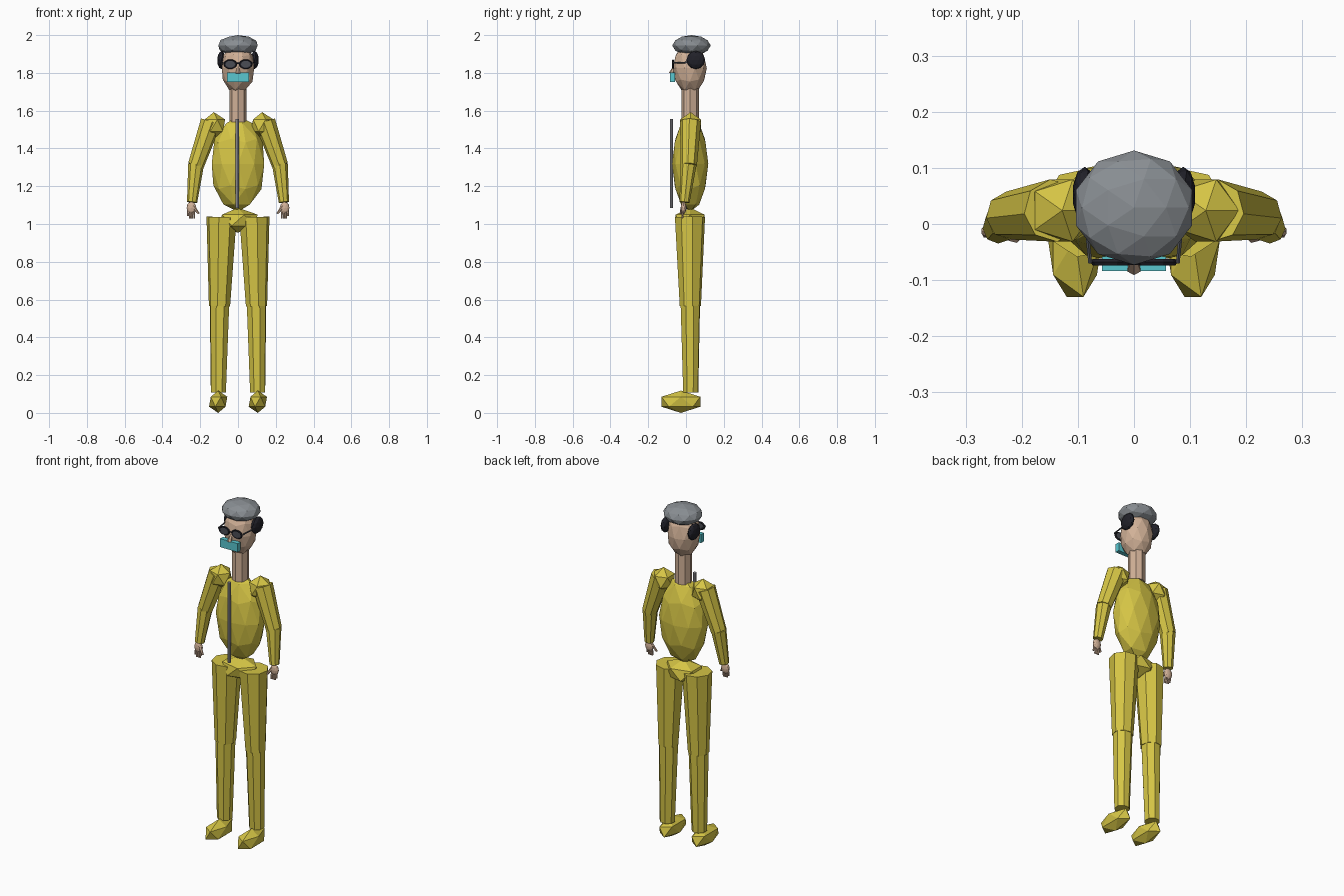
import bpy, math
from mathutils import Vector

if "Cube" in bpy.data.objects:
    bpy.data.objects.remove(bpy.data.objects["Cube"])


def material(name, rgb):
    m = bpy.data.materials.new(name)
    m.diffuse_color = (*rgb, 1)
    m.use_nodes = True
    m.node_tree.nodes["Principled BSDF"].inputs["Base Color"].default_value = m.diffuse_color
    return m


YELLOW = material("yellow_suit", (0.67, 0.56, 0.06))
SKIN = material("skin", (0.64, 0.44, 0.31))
GREY = material("grey_cap", (0.25, 0.27, 0.29))
CYAN = material("cyan_mask", (0.10, 0.57, 0.63))
BLACK = material("black_hair", (0.015, 0.015, 0.022))
DARK = material("dark_lens", (0.07, 0.075, 0.09))
SILVER = material("silver_metal", (0.42, 0.42, 0.46))


def finish(name, mat):
    o = bpy.context.object
    o.name = name
    o.data.materials.append(mat)
    return o


def ball(name, mat, loc, size, sub=2):
    bpy.ops.mesh.primitive_ico_sphere_add(subdivisions=sub, radius=1, location=loc)
    o = finish(name, mat)
    o.scale = size
    return o


def tube(name, mat, a, b, r1, r2, sides=8):
    a, b = Vector(a), Vector(b)
    d = b - a
    bpy.ops.mesh.primitive_cone_add(vertices=sides, radius1=r1, radius2=r2,
                                    depth=d.length, location=(a + b) / 2)
    o = finish(name, mat)
    o.rotation_euler = d.to_track_quat('Z', 'Y').to_euler()
    return o


def box(name, mat, loc, size):
    bpy.ops.mesh.primitive_cube_add(size=1, location=loc)
    o = finish(name, mat)
    o.scale = size
    return o


# Head, cap and neck
ball("head", SKIN, (0, 0.02, 1.825), (0.09, 0.09, 0.135))
ball("cap", GREY, (0, 0.029, 1.945), (0.109, 0.102, 0.055))
tube("neck", SKIN, (0, 0.022, 1.54), (0, 0.022, 1.74), 0.046, 0.046)
tube("nose", SKIN, (0, -0.078, 1.795), (0, -0.06, 1.84), 0.014, 0.004, 6)
box("mask", CYAN, (0, -0.071, 1.776), (0.114, 0.026, 0.05))

# Torso, pelvis and zip
ball("torso", YELLOW, (0, 0.022, 1.318), (0.146, 0.096, 0.253))
ball("pelvis", YELLOW, (0, 0.022, 1.02), (0.117, 0.09, 0.066), 1)
tube("zip", SILVER, (-0.003, -0.077, 1.085), (-0.003, -0.077, 1.557), 0.009, 0.009)

# Glasses bridge
tube("glasses_bridge", BLACK, (-0.012, -0.07, 1.85), (0.012, -0.07, 1.85), 0.004, 0.004, 6)

for side, s in (("left", 1), ("right", -1)):
    # Side hair
    ball(side + "_hair", BLACK, (s * 0.088, 0.052, 1.868), (0.022, 0.05, 0.048))

    # Glasses rim, lens and temple arm
    bpy.ops.mesh.primitive_torus_add(major_segments=10, minor_segments=5,
                                     major_radius=0.03, minor_radius=0.006,
                                     location=(s * 0.041, -0.068, 1.846),
                                     rotation=(math.pi / 2, 0, 0))
    finish(side + "_glasses_rim", BLACK).scale = (1.03, 0.72, 1)
    bpy.ops.mesh.primitive_cylinder_add(vertices=10, radius=0.029, depth=0.006,
                                        location=(s * 0.041, -0.068, 1.846),
                                        rotation=(math.pi / 2, 0, 0))
    finish(side + "_lens", DARK).scale = (1.03, 0.72, 1)
    tube(side + "_glasses_arm", DARK, (s * 0.078, -0.07, 1.853),
         (s * 0.088, 0.03, 1.856), 0.004, 0.004, 6)

    # Arm
    elbow = (s * 0.223, 0.015, 1.31)
    wrist = (s * 0.243, -0.008, 1.115)
    ball(side + "_shoulder", YELLOW, (s * 0.128, 0.024, 1.522), (0.067, 0.065, 0.07), 1)
    tube(side + "_upper_arm", YELLOW, (s * 0.143, 0.024, 1.54), elbow, 0.056, 0.043)
    tube(side + "_forearm", YELLOW, (s * 0.222, 0.014, 1.315), wrist, 0.042, 0.027)

    # Hand with four fingers and a thumb
    ball(side + "_palm", SKIN, (s * 0.247, -0.013, 1.085), (0.026, 0.015, 0.033))
    for i in range(4):
        x = 0.232 + 0.01 * i
        tip = 1.03 + (0.012 if i == 3 else 0)
        tube(f"{side}_finger_{i + 1}", SKIN, (s * x, -0.015, 1.075),
             (s * (x + 0.001 * i), -0.02, tip), 0.0065, 0.005, 6)
    tube(side + "_thumb", SKIN, (s * 0.236, -0.018, 1.095),
         (s * 0.209, -0.028, 1.055), 0.009, 0.006, 6)

    # Leg and foot
    tube(side + "_thigh", YELLOW, (s * 0.087, 0.021, 1.037), (s * 0.098, 0.023, 0.565), 0.081, 0.057)
    tube(side + "_shin", YELLOW, (s * 0.098, 0.023, 0.57), (s * 0.104, 0.025, 0.108), 0.054, 0.042)
    ball(side + "_foot", YELLOW, (s * 0.105, -0.027, 0.059), (0.054, 0.121, 0.059), 1)
